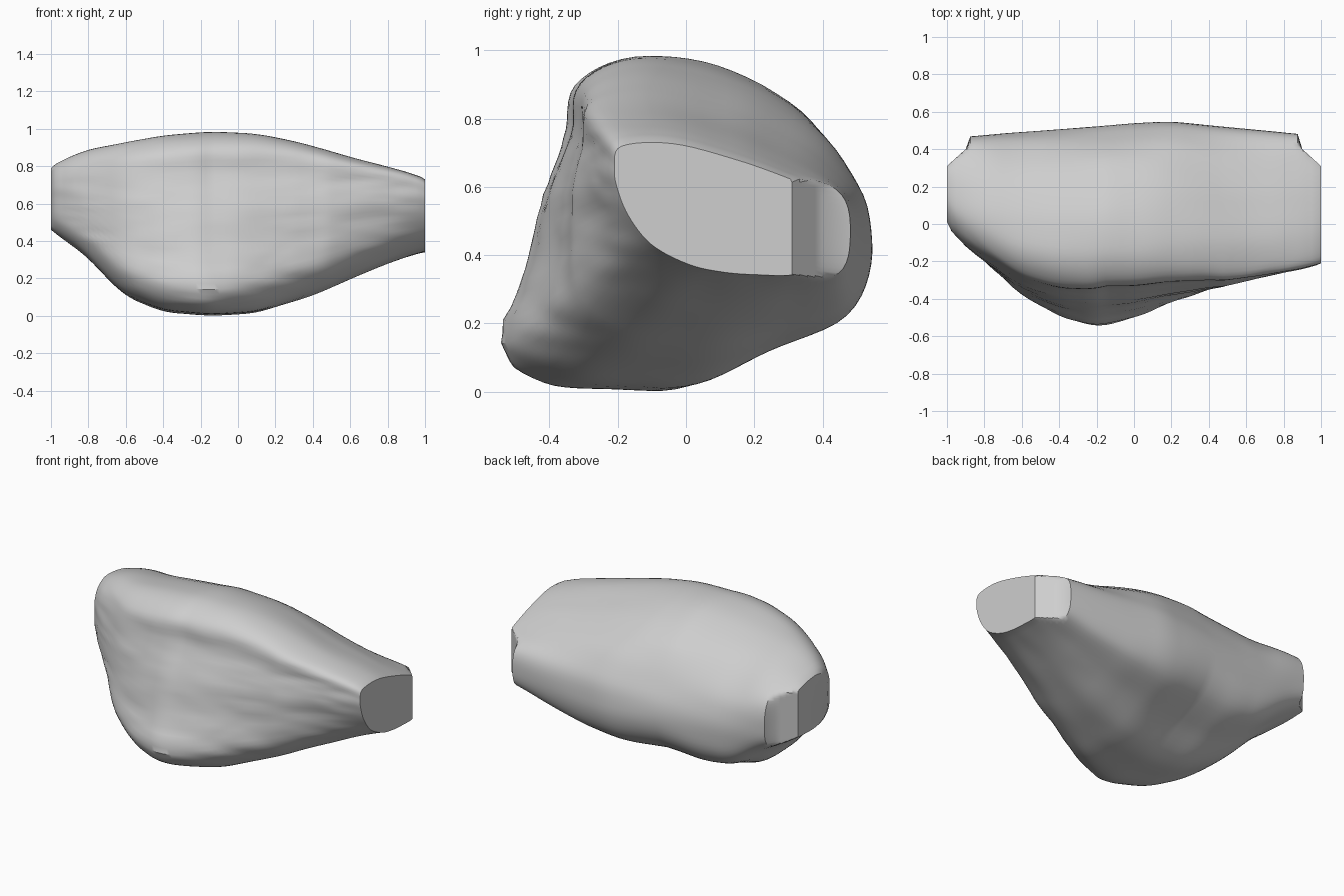
import bpy
import bmesh
import math
from mathutils import Vector, noise

cube = bpy.data.objects.get("Cube")
if cube:
    bpy.data.objects.remove(cube, do_unlink=True)

# Outline curves along the length: (x, value)
TOP = [(-1, .79), (-.97, .82), (-.8, .89), (-.6, .93), (-.4, .965), (-.15, .985),
       (.1, .975), (.3, .935), (.6, .85), (.8, .8), (.97, .75), (1, .73)]
BOTTOM = [(-1, .46), (-.95, .42), (-.8, .31), (-.7, .2), (-.6, .1), (-.4, .02),
          (-.15, 0), (.1, .015), (.4, .11), (.8, .28), (.95, .33), (1, .34)]
FRONT = [(-1, .01), (-.97, -.06), (-.8, -.2), (-.6, -.38), (-.4, -.49), (-.2, -.55),
         (0, -.5), (.2, -.42), (.4, -.35), (.7, -.28), (.95, -.23), (1, -.21)]
BACK = [(-1, .46), (-.6, .49), (0, .54), (.2, .55), (.6, .51), (1, .47)]
# Depth limit that chamfers the rear corners at both ends
CHAMFER = [(0, 1), (.85, .6), (.88, .48), (.9, .4), (1, .31)]

# Cross-sections (depth, height) fitted to the outline: belly and both ends
BELLY = [(.21, .92), (.185, .765), (.12, .59), (.07, .37), (0, .14), (.11, .02),
         (.31, 0), (.5, .01), (.69, .12), (.92, .24), (1, .43), (.95, .63),
         (.82, .84), (.59, .975), (.36, 1)]
RIGHT_END = [(.03, .98), (0, .82), (.01, .67), (.06, .45), (.16, .23), (.32, .08),
             (.47, .02), (.62, 0), (.78, 0), (.96, .07), (1, .3), (.97, .57),
             (.76, .73), (.52, .88), (.25, 1)]
LEFT_END = [(.08, .9), (0, .7), (0, .5), (0, .3), (.04, .16), (.14, .05),
            (.3, 0), (.5, 0), (.72, .02), (.95, .1), (1, .35), (.97, .65),
            (.8, .82), (.55, .95), (.25, 1)]


def value_at(curve, x):
    """Linear lookup in an outline curve."""
    for (xa, a), (xb, b) in zip(curve, curve[1:]):
        if x <= xb:
            return a + (b - a) * (x - xa) / (xb - xa)
    return curve[-1][1]


def soft_value(curve, x):
    """Lookup averaged over a short span, so the outline stays rounded."""
    reach = min(.06, 1 - abs(x))
    return sum(value_at(curve, x + reach * k / 2) for k in range(-2, 3)) / 5


def closed_spline(points, count):
    """Sample a smooth closed curve through the points."""
    n = len(points)
    samples = []
    for i in range(count):
        s = i * n / count
        k, t = int(s), s % 1
        a, b, c, d = (Vector(points[(k + j) % n]) for j in (-1, 0, 1, 2))
        samples.append(b + (c - a) * t / 2 + (a * 2 - b * 5 + c * 4 - d) * t * t / 2
                       + (b * 3 - a - c * 3 + d) * t ** 3 / 2)
    return samples


def fit(values, low, high):
    """Rescale values to run exactly from low to high."""
    a, b = min(values), max(values)
    return [low + (high - low) * (v - a) / (b - a) for v in values]


STATIONS, SIDES = 80, 90
belly, right_end, left_end = (closed_spline(s, SIDES) for s in (BELLY, RIGHT_END, LEFT_END))

# Stone body lofted along x
bm = bmesh.new()
rings = []
for i in range(STATIONS + 1):
    x = -1 + 2 * i / STATIONS
    if x > -.15:
        end, blend = right_end, ((x + .15) / 1.15) ** 1.2
    else:
        end, blend = left_end, ((-.15 - x) / .85) ** 1.2
    section = [p.lerp(q, blend) for p, q in zip(belly, end)]
    depths = fit([p.x for p in section], soft_value(FRONT, x), soft_value(BACK, x))
    heights = fit([p.y for p in section], soft_value(BOTTOM, x), soft_value(TOP, x))
    limit = value_at(CHAMFER, abs(x))
    fade = min(1, (1 - abs(x)) * 6)
    ring = []
    for p, y, z in zip(section, depths, heights):
        # Chipped horizontal layers on the front, gentle waves elsewhere
        layers = noise.noise(Vector((x * 4, y * 2, z * 22)))
        waves = noise.noise(Vector((x * 2, y * 7, z * 7)))
        y += fade * (.01 * layers * max(0, 1 - p.x * 4) + .005 * waves)
        z += fade * .004 * waves
        ring.append(bm.verts.new((x, min(y, limit), max(z, 0))))
    rings.append(ring)

for r, s in zip(rings, rings[1:]):
    for j in range(SIDES):
        k = (j + 1) % SIDES
        bm.faces.new((r[j], r[k], s[k], s[j]))
bm.faces.new(rings[0])
bm.faces.new(rings[-1])
bmesh.ops.remove_doubles(bm, verts=bm.verts, dist=.0005)
bmesh.ops.recalc_face_normals(bm, faces=bm.faces)

mesh = bpy.data.meshes.new("stone_body")
bm.to_mesh(mesh)
bm.free()
stone = bpy.data.objects.new("stone_body", mesh)
bpy.context.collection.objects.link(stone)

# Plain grey stone
grey = bpy.data.materials.new("stone_grey")
grey.use_nodes = True
colour = (.62, .62, .62, 1)
grey.diffuse_color = colour
grey.node_tree.nodes["Principled BSDF"].inputs["Base Color"].default_value = colour
mesh.materials.append(grey)

bpy.ops.object.select_all(action="DESELECT")
stone.select_set(True)
bpy.context.view_layer.objects.active = stone
bpy.ops.object.shade_smooth_by_angle(angle=math.radians(32))
